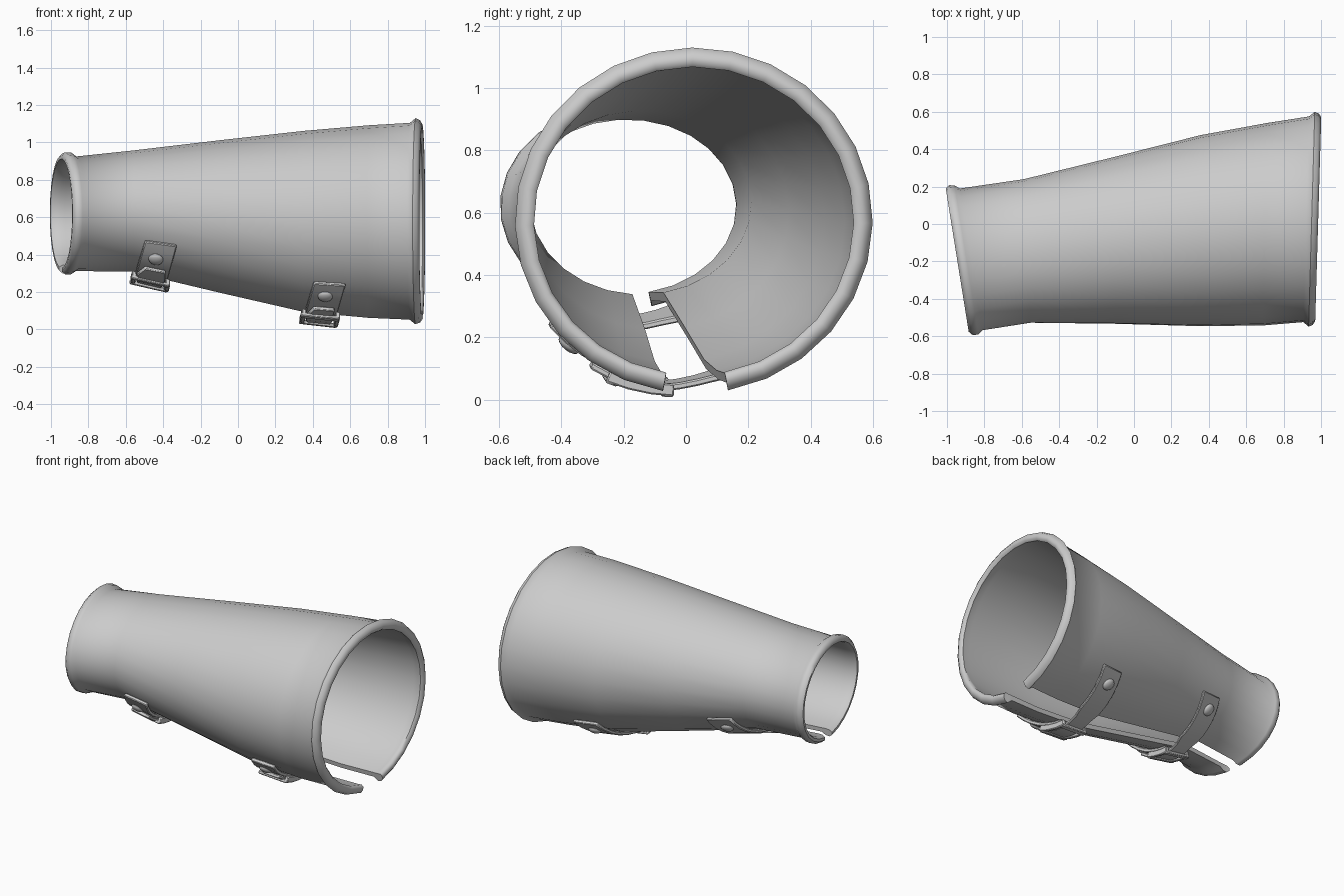
import bpy, bmesh, math
from mathutils import Vector

if "Cube" in bpy.data.objects:
    bpy.data.objects.remove(bpy.data.objects["Cube"])

metal = bpy.data.materials.new("grey metal")
metal.diffuse_color = (0.6, 0.6, 0.6, 1)
metal.use_nodes = True
metal.node_tree.nodes["Principled BSDF"].inputs["Base Color"].default_value = metal.diffuse_color

# Outer sections: x, y min, y max, z min, z max, wall thickness
SECTIONS = [
    (-0.945, -0.578, 0.190, 0.310, 0.930, 0.018),
    (-0.925, -0.597, 0.208, 0.293, 0.948, 0.045),
    (-0.895, -0.592, 0.206, 0.295, 0.946, 0.045),
    (-0.870, -0.570, 0.190, 0.312, 0.926, 0.027),
    (-0.570, -0.530, 0.240, 0.308, 0.957, 0.030),
    (-0.100, -0.535, 0.360, 0.195, 1.012, 0.030),
    (0.350, -0.547, 0.475, 0.090, 1.062, 0.030),
    (0.700, -0.543, 0.540, 0.056, 1.092, 0.030),
    (0.920, -0.525, 0.575, 0.045, 1.105, 0.032),
    (0.950, -0.549, 0.599, 0.020, 1.130, 0.058),
    (0.972, -0.540, 0.590, 0.028, 1.120, 0.052),
    (0.985, -0.520, 0.572, 0.048, 1.100, 0.020),
]


def section(x):
    """Interpolated section values at x."""
    x = min(max(x, SECTIONS[0][0]), SECTIONS[-1][0])
    for a, b in zip(SECTIONS, SECTIONS[1:]):
        if x <= b[0]:
            t = (x - a[0]) / (b[0] - a[0])
            return [p + (q - p) * t for p, q in zip(a, b)]


def point(x, angle, offset=0.0, tilted=False):
    """Point on the guard wall; angle 0 is the bottom, positive towards +y."""
    _, y0, y1, z0, z1, _ = section(x)
    dy = ((y1 - y0) / 2 + offset) * math.sin(angle)
    dz = -((z1 - z0) / 2 + offset) * math.cos(angle)
    if tilted:  # the cuffs are cut at a slant
        tilt = -0.16 * min(1, max(0, (-0.45 - x) / 0.42)) + 0.03 * max(0, x)
        x += tilt * dy
    return Vector((x, (y0 + y1) / 2 + dy, (z0 + z1) / 2 + dz))


def finish(name, bm, angle=35):
    bmesh.ops.recalc_face_normals(bm, faces=bm.faces)
    mesh = bpy.data.meshes.new(name)
    bm.to_mesh(mesh)
    bm.free()
    mesh.materials.append(metal)
    ob = bpy.data.objects.new(name, mesh)
    bpy.context.collection.objects.link(ob)
    bpy.ops.object.select_all(action='DESELECT')
    ob.select_set(True)
    bpy.context.view_layer.objects.active = ob
    bpy.ops.object.shade_smooth_by_angle(angle=math.radians(angle))
    return ob


def loft(bm, loops):
    """Skin closed loops and cap both ends with strips."""
    rings = [[bm.verts.new(p) for p in loop] for loop in loops]
    n = len(rings[0])
    for a, b in zip(rings, rings[1:]):
        for i in range(n):
            j = (i + 1) % n
            bm.faces.new((a[i], a[j], b[j], b[i]))
    for r in (rings[0], rings[-1]):
        for i in range(n // 2 - 1):
            bm.faces.new((r[i], r[i + 1], r[n - 2 - i], r[n - 1 - i]))


# Tapered forearm shell, open along a slit underneath
def slit(x):
    t = (x + 0.94) / 1.92
    return math.radians(12 - t), math.radians(357 - 7 * t)


STEPS = 26
loops = []
for k in range(STEPS + 1):
    outer, inner = [], []
    for s in SECTIONS:
        a0, a1 = slit(s[0])
        a = a0 + (a1 - a0) * k / STEPS
        outer.append(point(s[0], a, 0, True))
        inner.append(point(s[0], a, -s[5], True))
    loops.append(outer + inner[::-1])
bm = bmesh.new()
loft(bm, loops)
finish("forearm_shell", bm, 50)


# Straps: each lies in a leaning plane, square to the slit
def strap_x(xr, zr, angle, offset):
    x = xr
    for _ in range(4):
        x = xr + 0.3 * (point(x, angle, offset).z - zr)
    return x


def strip(name, xr, zr, rows, thick):
    """Curved bar from rows of (degrees, lift, side shift, width)."""
    fine = []
    for a, b in zip(rows, rows[1:]):
        n = max(1, round(abs(b[0] - a[0]) / 8))
        fine += [[p + (q - p) * i / n for p, q in zip(a, b)] for i in range(n)]
    fine.append(rows[-1])
    loops = []
    for deg, lift, shift, width in fine:
        a = math.radians(deg)
        x = strap_x(xr, zr, a, lift) + shift
        l, r = x - width / 2, x + width / 2
        loops.append([point(l, a, lift + thick), point(r, a, lift + thick),
                      point(r, a, lift), point(l, a, lift)])
    bm = bmesh.new()
    loft(bm, loops)
    ob = finish(name, bm)
    bev = ob.modifiers.new("soft_edges", 'BEVEL')
    bev.width = 0.005
    bev.segments = 1
    bev.limit_method = 'ANGLE'
    bev.angle_limit = math.radians(50)


def rivet(name, xr, zr, deg, lift):
    a = math.radians(deg)
    x = strap_x(xr, zr, a, lift)
    p = point(x, a, lift)
    normal = (point(x, a + 0.02) - point(x, a - 0.02)).cross(
        point(x + 0.02, a) - point(x - 0.02, a)).normalized()
    if normal.z > 0:
        normal.negate()
    bm = bmesh.new()
    bmesh.ops.create_uvsphere(bm, u_segments=16, v_segments=8, radius=0.04)
    bmesh.ops.scale(bm, vec=(1, 1, 0.5), verts=bm.verts)
    bm.transform(normal.to_track_quat('Z', 'Y').to_matrix().to_4x4())
    bmesh.ops.translate(bm, vec=p, verts=bm.verts)
    finish(name, bm)


# label, rivet x and z, front end, front rivet, tongue tip, back rivet, back end
STRAPS = [("wrist", -0.435, 0.39, -64, -48, -38, 48, 62),
          ("elbow", 0.46, 0.155, -50, -40, -30, 38, 49)]
for label, xr, zr, f_end, f_riv, tip, b_riv, b_end in STRAPS:
    # Riveted plate on the front side of the slit
    strip(label + "_front_plate", xr, zr,
          [(f_end, 0.0, 0, 0.17), (-6, 0.004, 0, 0.17)], 0.024)
    # Strap from the back side, across the slit, ending in a tapered tongue
    strip(label + "_strap", xr, zr,
          [(b_end, 0.0, 0, 0.16), (14, 0.004, 0, 0.16), (6, 0.012, 0, 0.13),
           (-6, 0.03, 0, 0.13), (tip + 10, 0.034, 0, 0.15),
           (tip, 0.027, 0.01, 0.11)], 0.022)
    # Buckle frame around the strap
    for side in (-1, 1):
        strip(label + "_buckle_side", xr, zr,
              [(-24, 0.022, side * 0.09, 0.024), (-2, 0.022, side * 0.09, 0.024)], 0.04)
    for deg in (-22, -4):
        strip(label + "_buckle_bar", xr, zr,
              [(deg - 2, 0.044, 0, 0.2), (deg + 2, 0.044, 0, 0.2)], 0.022)
    rivet(label + "_front_rivet", xr, zr, f_riv, 0.024)
    rivet(label + "_back_rivet", xr, zr, b_riv, 0.022)
